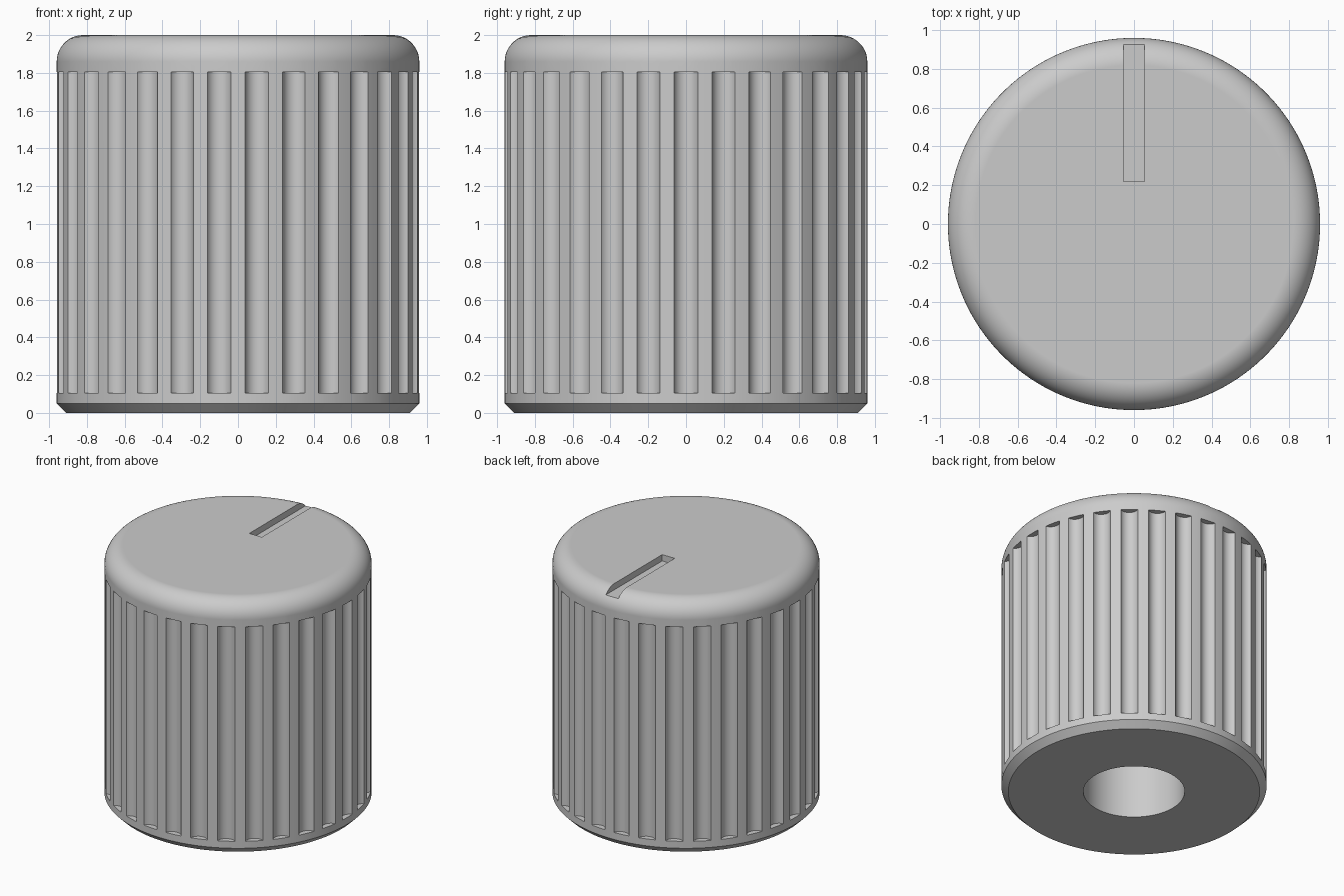
import bpy, bmesh, math
from mathutils import Matrix, Vector

cube = bpy.data.objects.get("Cube")
if cube:
    bpy.data.objects.remove(cube, do_unlink=True)

RADIUS, HEIGHT, FILLET, CHAMFER = 0.96, 2.0, 0.14, 0.05
HOLE_R, HOLE_TOP = 0.367, 1.4
GROOVES, GROOVE_HALF, GROOVE_DEPTH = 30, 0.0625, 0.045
GROOVE_Z0, GROOVE_Z1 = 0.105, 1.805

grey = bpy.data.materials.new("plain grey")
grey.use_nodes = True
COLOUR = (0.6, 0.6, 0.6, 1.0)
grey.diffuse_color = COLOUR
grey.node_tree.nodes["Principled BSDF"].inputs["Base Color"].default_value = COLOUR


def make_object(name, bm):
    bmesh.ops.recalc_face_normals(bm, faces=bm.faces)
    mesh = bpy.data.meshes.new(name)
    bm.to_mesh(mesh)
    bm.free()
    mesh.materials.append(grey)
    obj = bpy.data.objects.new(name, mesh)
    bpy.context.collection.objects.link(obj)
    return obj


def cut(target, cutter):
    cutter.hide_render = True
    mod = target.modifiers.new(cutter.name, 'BOOLEAN')
    mod.operation, mod.solver, mod.object = 'DIFFERENCE', 'EXACT', cutter
    bpy.context.view_layer.objects.active = target
    bpy.ops.object.modifier_apply(modifier=mod.name)
    bpy.data.objects.remove(cutter, do_unlink=True)


# Knob body: shaft hole, chamfered foot, straight wall and rounded top edge
profile = [(HOLE_R, HOLE_TOP), (HOLE_R, 0), (RADIUS - CHAMFER, 0), (RADIUS, CHAMFER)]
for i in range(13):
    a = math.radians(90 * i / 12)
    profile.append((RADIUS - FILLET + FILLET * math.cos(a),
                    HEIGHT - FILLET + FILLET * math.sin(a)))
bm = bmesh.new()
verts = [bm.verts.new((r, 0, z)) for r, z in profile]
edges = [bm.edges.new(pair) for pair in zip(verts, verts[1:])]
bmesh.ops.spin(bm, geom=verts + edges, cent=(0, 0, 0), axis=(0, 0, 1),
               angle=math.tau, steps=240, use_merge=False)
bmesh.ops.remove_doubles(bm, verts=bm.verts, dist=1e-5)
bmesh.ops.holes_fill(bm, edges=[e for e in bm.edges if e.is_boundary], sides=0)
knob = make_object("knob_body", bm)

# Ring of rounded grip grooves
sag = GROOVE_DEPTH - (RADIUS - math.sqrt(RADIUS ** 2 - GROOVE_HALF ** 2))
cut_r = (GROOVE_HALF ** 2 + sag ** 2) / (2 * sag)
centre = RADIUS - GROOVE_DEPTH + cut_r
bm = bmesh.new()
for i in range(GROOVES):
    place = (Matrix.Rotation(math.tau * i / GROOVES, 4, 'Z')
             @ Matrix.Translation((centre, 0, (GROOVE_Z0 + GROOVE_Z1) / 2)))
    bmesh.ops.create_cone(bm, cap_ends=True, segments=40, radius1=cut_r, radius2=cut_r,
                          depth=GROOVE_Z1 - GROOVE_Z0, matrix=place)
cut(knob, make_object("groove_cutter", bm))

# Pointer slot in the top, running out through the rear edge
bm = bmesh.new()
low, high = Vector((-0.055, 0.22, 1.95)), Vector((0.055, 1.1, 2.1))
bmesh.ops.create_cube(bm, size=1, matrix=Matrix.Translation((low + high) / 2)
                      @ Matrix.Diagonal((*(high - low), 1)))
cut(knob, make_object("pointer_slot_cutter", bm))

# Smooth curved walls, crisp edges
bpy.ops.object.select_all(action='DESELECT')
knob.select_set(True)
bpy.context.view_layer.objects.active = knob
bpy.ops.object.shade_smooth_by_angle(angle=math.radians(30))
weighted = knob.modifiers.new("even_shading", 'WEIGHTED_NORMAL')
weighted.keep_sharp = True
